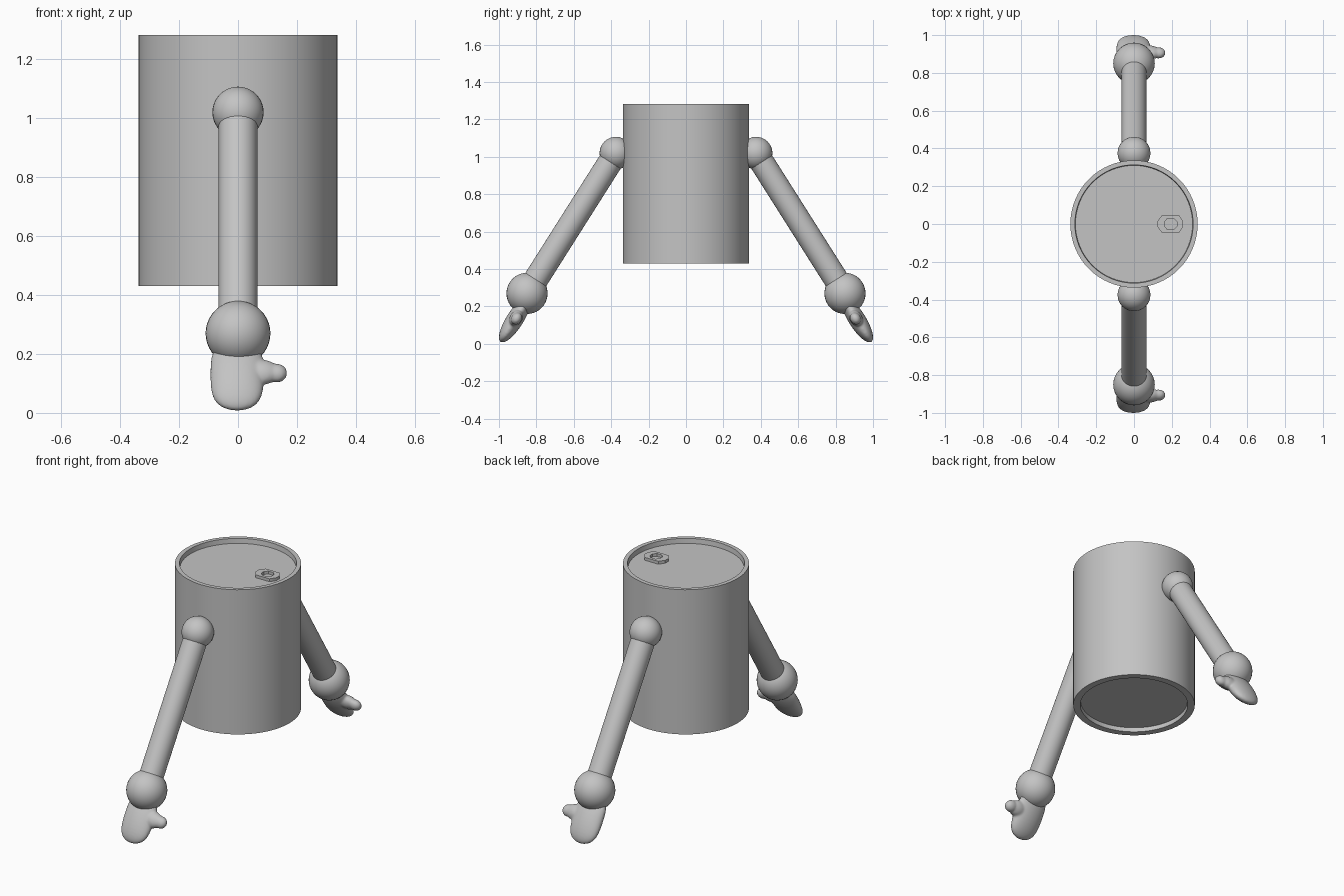
import bpy, bmesh, math
from mathutils import Vector, Matrix

if "Cube" in bpy.data.objects:
    bpy.data.objects.remove(bpy.data.objects["Cube"])

grey = bpy.data.materials.new("plain grey")
grey.diffuse_color = (0.55, 0.55, 0.55, 1)
grey.use_nodes = True
grey.node_tree.nodes["Principled BSDF"].inputs["Base Color"].default_value = grey.diffuse_color


def finish(name, bm, angle=35, mirror=False):
    """Turn a bmesh into a shaded object, optionally mirrored front to back."""
    bmesh.ops.recalc_face_normals(bm, faces=bm.faces)
    mesh = bpy.data.meshes.new(name)
    bm.to_mesh(mesh)
    bm.free()
    mesh.materials.append(grey)
    ob = bpy.data.objects.new(name, mesh)
    bpy.context.collection.objects.link(ob)
    bpy.ops.object.select_all(action='DESELECT')
    ob.select_set(True)
    bpy.context.view_layer.objects.active = ob
    bpy.ops.object.shade_smooth_by_angle(angle=math.radians(angle))
    if mirror:
        m = ob.modifiers.new("mirror", 'MIRROR')
        m.use_axis = (False, True, False)
        m.use_mirror_merge = False
    return ob


def ball(bm, matrix):
    return bmesh.ops.create_uvsphere(bm, u_segments=32, v_segments=20, radius=1, matrix=matrix)["verts"]


# Can body: turned profile with a recessed lid and base
profile = [(0, 0.455), (0.296, 0.455), (0.298, 0.43), (0.337, 0.43),
           (0.337, 1.283), (0.313, 1.283), (0.310, 1.255), (0, 1.255)]
bm = bmesh.new()
vs = [bm.verts.new((r, 0, z)) for r, z in profile]
es = [bm.edges.new(p) for p in zip(vs, vs[1:])]
bmesh.ops.spin(bm, geom=vs + es, axis=(0, 0, 1), cent=(0, 0, 0),
               angle=2 * math.pi, steps=64, use_duplicate=False)
bmesh.ops.remove_doubles(bm, verts=bm.verts, dist=1e-4)
finish("can_body", bm)

# Pull tab: flat ring with clipped corners and a rounded hole
outer = [(0.26, 0.015), (0.238, 0.047), (0.148, 0.047), (0.125, 0.015)]
inner = [(0.227, 0.012), (0.21, 0.03), (0.178, 0.03), (0.161, 0.012)]
bm = bmesh.new()
loops = []
for pts, z in ((outer, 1.25), (outer, 1.272), (inner, 1.272), (inner, 1.25)):
    full = pts + [(x, -y) for x, y in reversed(pts)]
    loops.append([bm.verts.new((x, y, z)) for x, y in full])
for a, b in zip(loops, loops[1:] + loops[:1]):
    for i in range(8):
        j = (i + 1) % 8
        bm.faces.new((a[i], a[j], b[j], b[i]))
finish("pull_tab", bm)

# Arms: built on the +y side and mirrored
shoulder = Vector((0, 0.375, 1.02))
wrist = Vector((0, 0.85, 0.27))
arm_dir = (wrist - shoulder).normalized()
turn = arm_dir.to_track_quat('Z', 'Y').to_matrix().to_4x4()

for name, centre, radius in (("shoulder_joint", shoulder, 0.087), ("cuff_ball", wrist, 0.11)):
    bm = bmesh.new()
    ball(bm, Matrix.Translation(centre) @ Matrix.Scale(radius, 4))
    finish(name, bm, mirror=True)

bm = bmesh.new()
bmesh.ops.create_cone(bm, cap_ends=True, segments=32, radius1=0.066, radius2=0.066,
                      depth=(wrist - shoulder).length,
                      matrix=Matrix.Translation((shoulder + wrist) / 2) @ turn)
finish("arm", bm, mirror=True)

# Mitten: flattened palm, thumb stem and thumb tip fused into one skin
side = Vector((1, 0, 0))
thick = arm_dir.cross(side)
frame = Matrix((side, thick, arm_dir)).transposed().to_4x4()
bm = bmesh.new()
palm = ball(bm, Matrix.Identity(4))
for v in palm:
    v.co.x *= 1 + 0.4 * v.co.z ** 2
place = Matrix.Translation((-0.003, 0.915, 0.13)) @ frame
bmesh.ops.transform(bm, verts=palm, matrix=place @ Matrix.Diagonal((0.091, 0.046, 0.142, 1)))
thumb = Matrix.Translation((0.078, 0.908, 0.138)) @ frame
ball(bm, thumb @ Matrix.Diagonal((0.062, 0.034, 0.046, 1)))
tip = Matrix.Translation((0.130, 0.906, 0.135)) @ frame
ball(bm, tip @ Matrix.Diagonal((0.037, 0.028, 0.034, 1)))
hand = finish("mitten_hand", bm, angle=180)
fuse = hand.modifiers.new("fuse", 'REMESH')
fuse.mode = 'VOXEL'
fuse.voxel_size = 0.006
fuse.use_smooth_shade = True
soft = hand.modifiers.new("soften", 'SMOOTH')
soft.factor = 0.5
soft.iterations = 6
m = hand.modifiers.new("mirror", 'MIRROR')
m.use_axis = (False, True, False)
m.use_mirror_merge = False
